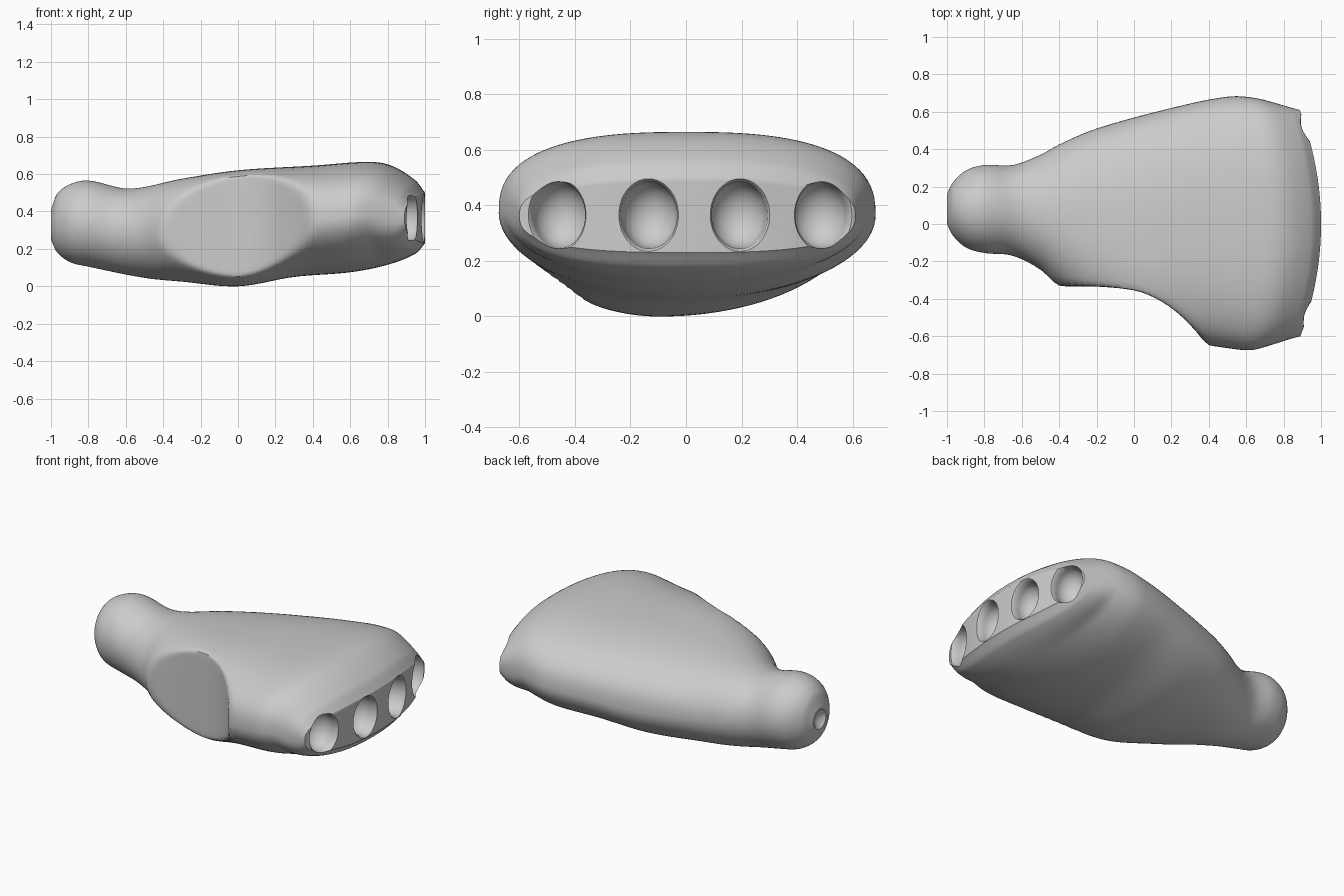
import bpy, bmesh, math
from mathutils import Vector

cube = bpy.data.objects.get("Cube")
if cube:
    bpy.data.objects.remove(cube)

grey = bpy.data.materials.new("plain_grey")
grey.use_nodes = True
tone = (0.6, 0.6, 0.6, 1)
grey.diffuse_color = tone
grey.node_tree.nodes["Principled BSDF"].inputs["Base Color"].default_value = tone

RING, STEPS = 96, 110

# Outline curves along x: front edge, back edge, underside, upper side
FRONT = [(-1, 0), (-.97, -.06), (-.9, -.125), (-.8, -.155), (-.65, -.17), (-.5, -.245),
         (-.4, -.34), (-.2, -.48), (.1, -.6), (.4, -.65), (.65, -.675), (.8, -.655), (1, -.6)]
BACK = [(-1, .16), (-.97, .22), (-.9, .285), (-.8, .315), (-.65, .315), (-.5, .37),
        (-.4, .425), (-.2, .51), (.2, .62), (.5, .68), (.7, .675), (.85, .65), (1, .61)]
UNDER = [(-1, .25), (-.97, .185), (-.9, .13), (-.8, .105), (-.5, .045), (-.3, .025),
         (0, 0), (.3, .05), (.6, .075), (.8, .115), (.95, .175), (1, .23)]
UPPER = [(-1, .41), (-.97, .49), (-.9, .545), (-.8, .565), (-.58, .522), (-.3, .575),
         (0, .62), (.4, .645), (.7, .665), (.82, .645), (.95, .565), (1, .5)]
# Concave seat on the thumb side
THUMB = [(-1, -.34), (-.4, -.335), (-.2, -.335), (0, -.355), (.1, -.39), (.2, -.45),
         (.3, -.54), (.38, -.64), (.5, -.85), (1, -.95)]


def curve(points, x):
    """Smooth interpolation through a short list of points."""
    last = len(points) - 1
    i = 0
    while i < last - 1 and x > points[i + 1][0]:
        i += 1

    def slope(k):
        a, b = points[max(k - 1, 0)], points[min(k + 1, last)]
        return (b[1] - a[1]) / (b[0] - a[0])

    (xa, ya), (xb, yb) = points[i], points[i + 1]
    w = xb - xa
    t = min(max((x - xa) / w, 0), 1)
    s = 1 - t
    return (ya * s * s * (1 + 2 * t) + yb * t * t * (3 - 2 * t)
            + w * t * s * (s * slope(i) - t * slope(i + 1)))


def smooth_max(a, b, k=0.015):
    return (a + b + math.sqrt((a - b) ** 2 + k * k)) / 2


def smoothstep(a, b, x):
    t = min(max((x - a) / (b - a), 0), 1)
    return t * t * (3 - 2 * t)


def power(v, e):
    return math.copysign(abs(v) ** e, v)


def knuckle_offset(y):
    return 0.11 * (y / 0.6) ** 2


def section_point(x, angle, scale=1.0, inset=0.0):
    y0, y1 = curve(FRONT, x), curve(BACK, x)
    z0, z1 = curve(UNDER, x), curve(UPPER, x)
    yc = (y0 + y1) / 2 - 0.1 * math.exp(-(x / 0.3) ** 2)
    zc = (z0 + z1) / 2
    c, s = math.cos(angle), math.sin(angle)
    # Broad, flattened upper side over the palm; round section at the wrist
    broad = smoothstep(-0.7, 0.1, x)
    n = 2 + 0.6 * broad if s > 0 else 2 + 0.8 * smoothstep(0.75, 1, x)
    py = power(c, 2 / n) * ((y1 - yc) if c > 0 else (yc - y0)) * scale + yc
    pz = power(s, 2 / n) * (z1 - z0) / 2 * scale + zc
    if x < 0.5:
        py = smooth_max(py, curve(THUMB, x))
    px = x + inset - knuckle_offset(py) * smoothstep(0.45, 1, x)
    return px, py, pz


# Sections: dimpled wrist end, body, then the closing knuckle face
sections = [(-1, .08, .03), (-1, .3, .025), (-1, .6, .012), (-1, .75, 0)]
for i in range(STEPS + 1):
    u = i / STEPS
    sections.append((-math.cos(math.pi * (0.35 * u + 0.65 * smoothstep(0, 1, u))), 1, 0))
sections += [(1, k / 10, 0) for k in (9, 7, 5, 3, 1)]

bm = bmesh.new()
rings = []
for x, scale, inset in sections:
    rings.append([bm.verts.new(section_point(x, math.tau * j / RING, scale, inset))
                  for j in range(RING)])
for a, b in zip(rings, rings[1:]):
    for j in range(RING):
        k = (j + 1) % RING
        bm.faces.new((a[j], a[k], b[k], b[j]))
bm.faces.new(rings[0])
bm.faces.new(rings[-1])
bmesh.ops.recalc_face_normals(bm, faces=bm.faces)
mesh = bpy.data.meshes.new("palm")
bm.to_mesh(mesh)
bm.free()
palm = bpy.data.objects.new("palm", mesh)
bpy.context.collection.objects.link(palm)
mesh.materials.append(grey)


# Finger sockets: a straight bore with a rounded bottom and an eased rim
def socket_cutter(y):
    profile = [(-.15, 0)]
    profile += [(-.05 - .1 * math.cos(a), .108 * math.sin(a))
                for a in (math.pi / 2 * k / 8 for k in range(1, 9))]
    profile += [(-.012, .11), (.004, .122), (.08, .122), (.08, 0)]
    b = bmesh.new()
    verts = [b.verts.new((px, r, 0)) for px, r in profile]
    edges = [b.edges.new(pair) for pair in zip(verts, verts[1:])]
    bmesh.ops.spin(b, geom=verts + edges, axis=(1, 0, 0), cent=(0, 0, 0),
                   angle=math.tau, steps=40)
    bmesh.ops.remove_doubles(b, verts=b.verts, dist=1e-4)
    bmesh.ops.recalc_face_normals(b, faces=b.faces)
    m = bpy.data.meshes.new("socket_cutter")
    b.to_mesh(m)
    b.free()
    m.materials.append(grey)
    cutter = bpy.data.objects.new("socket_cutter", m)
    bpy.context.collection.objects.link(cutter)
    cutter.scale = (1, .93, 1.1)
    cutter.location = Vector((1 - knuckle_offset(y), y, .365))
    cutter.rotation_euler.z = math.atan(0.22 * y / 0.36)
    cutter.hide_render = True
    return cutter


bpy.context.view_layer.objects.active = palm
palm.select_set(True)
for y in (-.465, -.135, .195, .495):
    cutter = socket_cutter(y)
    cut = palm.modifiers.new("finger_socket", "BOOLEAN")
    cut.operation = "DIFFERENCE"
    cut.solver = "EXACT"
    cut.object = cutter
    bpy.ops.object.modifier_apply(modifier=cut.name)
    bpy.data.objects.remove(cutter)

bpy.ops.object.shade_smooth_by_angle(angle=math.radians(40))
